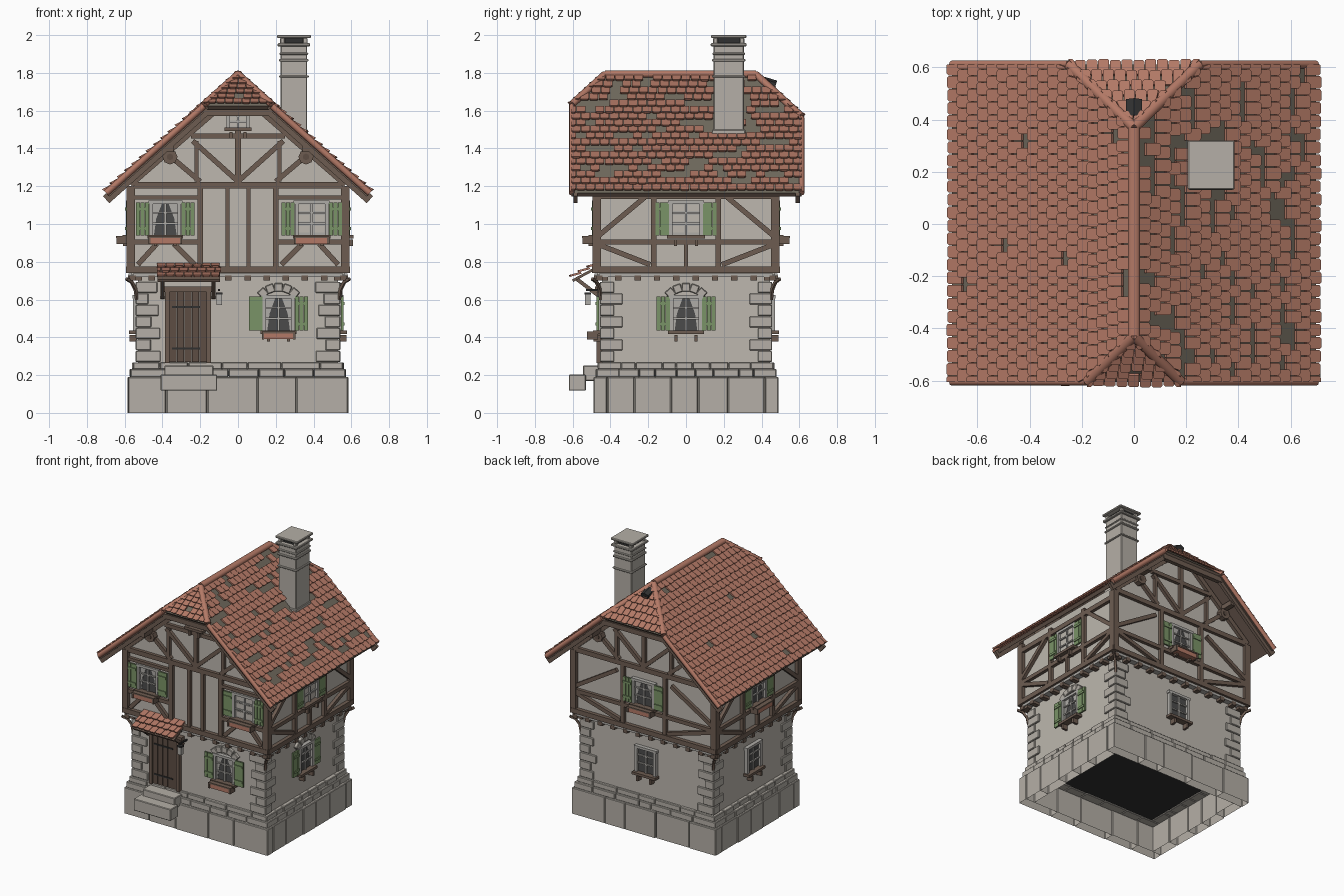
import bpy, bmesh, random
from math import pi, atan2, hypot, cos, sin
from mathutils import Matrix, Vector

random.seed(4)
cube = bpy.data.objects.get("Cube")
if cube:
    bpy.data.objects.remove(cube)

COLOURS = {
    "plaster": (.51, .475, .425), "stone": (.46, .43, .385), "timber": (.155, .108, .083),
    "door wood": (.11, .075, .057), "roof tile": (.45, .19, .132), "roof underlay": (.165, .145, .112),
    "shutter green": (.195, .295, .135), "glass": (.07, .07, .07), "pale frame": (.43, .415, .39),
    "iron": (.03, .03, .03)}
MATS = {}
for label, rgb in COLOURS.items():
    m = bpy.data.materials.new(label)
    m.use_nodes = True
    m.diffuse_color = (*rgb, 1)
    m.node_tree.nodes["Principled BSDF"].inputs["Base Color"].default_value = (*rgb, 1)
    MATS[label] = m
parts = {}


def mesh_for(name, mat):
    if (name, mat) not in parts:
        parts[name, mat] = bmesh.new()
    return parts[name, mat]


def turn(face):
    # 0 front, 1 left side (+x), 2 back, 3 right side (-x)
    return Matrix.Rotation(face * pi / 2, 4, 'Z')


def box(name, mat, c, s, face=0, tilt=0):
    M = turn(face) @ Matrix.Translation(c) @ Matrix.Rotation(tilt, 4, 'Y') @ Matrix.Diagonal((*s, 1))
    bmesh.ops.create_cube(mesh_for(name, mat), size=1, matrix=M)


def bar(name, mat, face, d, a, b, w=.03, t=.03):
    """Flat bar on a wall at distance d between two (along, height) points."""
    da, dz = b[0] - a[0], b[1] - a[1]
    box(name, mat, ((a[0] + b[0]) / 2, -d, (a[1] + b[1]) / 2), (hypot(da, dz), t, w), face, -atan2(dz, da))


def strut(name, mat, p, q, w, h, sides=0):
    p, q = Vector(p), Vector(q)
    M = Matrix.Translation((p + q) / 2) @ (q - p).to_track_quat('Z', 'Y').to_matrix().to_4x4()
    M = M @ Matrix.Diagonal((w, h, (q - p).length, 1))
    bm = mesh_for(name, mat)
    if sides:
        bmesh.ops.create_cone(bm, cap_ends=True, segments=sides, radius1=.5, radius2=.5, depth=1, matrix=M)
    else:
        bmesh.ops.create_cube(bm, size=1, matrix=M)


def prism(name, mat, lower, upper):
    bm = mesh_for(name, mat)
    lo, up = [bm.verts.new(p) for p in lower], [bm.verts.new(p) for p in upper]
    n = len(lo)
    new = [bm.faces.new(lo[::-1]), bm.faces.new(up)]
    new += [bm.faces.new((lo[i], lo[(i + 1) % n], up[(i + 1) % n], up[i])) for i in range(n)]
    bmesh.ops.recalc_face_normals(bm, faces=new)


# Plinth blocks (open underneath), ledge stones and corner stones
def ring(name, z0, z1, hx, hy, depth, count):
    for face in range(4):
        half, d = ((hx, hy), (hy, hx))[face % 2]
        if face % 2:
            half -= depth
        cuts = [-half] + [-half + 2 * half * (i + random.uniform(-.25, .25)) / count for i in range(1, count)] + [half]
        for a, b in zip(cuts, cuts[1:]):
            out = random.uniform(-.004, .004)
            box(name, "stone", ((a + b) / 2, -d + depth / 2 - out, (z0 + z1) / 2), (b - a - .003, depth, z1 - z0), face)


ring("plinth_blocks", 0, .19, .582, .487, .07, 5)
plinth = mesh_for("plinth_blocks", "stone")
under = [f for f in plinth.faces if f.calc_center_median().z < .01]
bmesh.ops.delete(plinth, geom=under, context='FACES_ONLY')
ring("ledge_stones_lower", .188, .232, .57, .477, .12, 7)
ring("ledge_stones_upper", .23, .268, .557, .465, .12, 7)
box("floor_underside", "iron", (0, 0, .21), (.96, .76, .03))
for sx in (-1, 1):
    for sy in (-1, 1):
        for i in range(7):
            lx, ly = ((.12, .075), (.075, .12))[i % 2]
            lx += random.uniform(-.01, .015)
            box("corner_stones", "stone", (sx * (.542 - lx / 2), sy * (.456 - ly / 2), .299 + i * .061), (lx, ly, .058))

# Walls: ground storey and gabled upper storey
box("ground_walls", "plaster", (0, 0, .485), (1.06, .89, .48))
gable = [(-.565, .73), (.565, .73), (.565, 1.235), (.1, 1.64), (-.1, 1.64), (-.565, 1.235)]
prism("upper_walls", "plaster", [(x, -.47, z) for x, z in gable], [(x, .47, z) for x, z in gable])

# Floor joists, sill beams, corner posts and curved brackets
for face in range(4):
    half, d = ((.587, .48), (.49, .575))[face % 2]
    box("sill_beam", "timber", (0, -d, .757), (2 * half, .035, .035), face)
    box("joist_ledge", "pale frame", (0, -d + .025, .728), (2 * half - .06, .06, .018), face)
    n = 12 - 2 * (face % 2)
    for i in range(n):
        a = (i / (n - 1) - .5) * 2 * (half - .03)
        box("joist_ends", "timber", (a, -d + .03, .714), (.034, .075, .028), face)
for sx in (-1, 1):
    for sy in (-1, 1):
        box("corner_posts", "timber", (sx * .567, sy * .472, .97), (.045, .045, .46))
        arc = [Vector((sx * (.535 + .06 * (1 - cos(t))), sy * (.45 + .05 * (1 - cos(t))), .6 + .11 * sin(t)))
               for t in (0, .5, 1, 1.5)]
        for p, q in zip(arc, arc[1:]):
            strut("curved_brackets", "timber", p, q, .015, .015)

# Timber framing
for face in range(4):
    end = face % 2 == 0
    d, edge = (.478, .55) if end else (.573, .46)
    inner = .2 if face == 0 else .17
    plate = 1.205 if end else 1.15
    for s in (-1, 1):
        def brace(x0, z0, x1, z1, w=.027):
            bar("timber_frame", "timber", face, d, (s * x0, z0), (s * x1, z1), w)
        brace(inner, .77, inner, 1.19, .03)
        if face == 0:
            brace(.055, .77, .055, 1.19, .022)
            brace(inner, .905, edge, .905)
            brace(inner, 1.14, edge, 1.14, .022)
            brace(.53, .785, .43, .895)
            brace(.23, .785, .34, .895)
        else:
            brace(0, .905, edge, .905)
            brace(edge, .94, inner + .05, 1.14)
            brace(edge, .89, inner + .02, .785)
        brace(0, plate, edge, plate, .034)
        if end:
            brace(0, 1.465, .25, 1.465)
            brace(0, 1.225, .24, 1.44)
            brace(.2, 1.225, .36, 1.36)
            brace(.22, 1.225, .22, 1.44, .022)
            brace(.57, 1.21, .12, 1.6, .034)
    if end:
        bar("timber_frame", "timber", face, d, (0, 1.22), (0, 1.5 if face == 0 else 1.63))
    else:
        bar("timber_frame", "timber", face, d, (0, .77), (0, .9), .022)


# Windows with optional shutters, planters and stone arches
def window(face, d, a, z0, z1, w, shutters=True, planter=False, arch=False, closed=False):
    zm, h = (z0 + z1) / 2, z1 - z0
    box("window_glass", "pale frame" if closed else "glass", (a, -d - .004, zm), (w, .008, h), face)
    for s in (-1, 1):
        if shutters and not closed:
            pts = [(s * w * k, z0 + h * f) for k, f in ((.5, 0), (.4, 0), (.32, .5), (.1, 1), (.5, 1))]
            M = turn(face)
            prism("curtains", "pale frame", [M @ Vector((a + x, -d - .006, z)) for x, z in pts],
                  [M @ Vector((a + x, -d - .011, z)) for x, z in pts])
        box("window_frames", "pale frame", (a + s * w / 2, -d - .012, zm), (.018, .03, h + .018), face)
        if shutters:
            for k in range(3):
                box("shutters", "shutter green", (a + s * (w / 2 + .022 + k * .024), -d - .022, zm), (.022, .012, h), face)
            for k in (-.3, .3):
                box("shutters", "shutter green", (a + s * (w / 2 + .046), -d - .03, zm + k * h), (.064, .008, .016), face)
        if planter:
            box("planter_ends", "timber", (a + s * (w / 2 + .008), -d - .05, z0 - .026), (.012, .058, .042), face)
        box("window_brackets", "timber", (a + s * w * .35, -d - .025, z0 - .04), (.016, .04, .035), face)
    box("window_frames", "pale frame", (a, -d - .012, z1), (w + .03, .032, .018), face)
    box("window_bars", "pale frame", (a, -d - .014, zm), (.012, .01, h), face)
    for k in (.36, .68):
        box("window_bars", "pale frame", (a, -d - .014, z0 + h * k), (w, .01, .009), face)
    box("window_sills", "timber", (a, -d - .022, z0 - .008), (w + .04, .05, .018), face)
    if planter:
        box("planters", "roof tile", (a, -d - .05, z0 - .028), (w + .01, .05, .034), face)
        box("planter_trim", "timber", (a, -d - .05, z0 - .009), (w + .025, .06, .01), face)
    if closed:
        for k in (-.25, .25):
            for z in (.18, .52, .84):
                box("closed_panes", "plaster", (a + k * w, -d - .009, z0 + h * z), (w * .36, .006, h * .2), face)
    if arch:
        for k in range(-2, 3):
            t = k * .36
            box("arch_stones", "stone", (a + sin(t) * .125, -d - .008, z1 - .075 + .125 * cos(t)), (.044, .03, .045), face, t)


UP_END, UP_SIDE, LOW_END, LOW_SIDE = .47, .565, .445, .53
window(0, UP_END, -.385, .94, 1.115, .15, planter=True)
window(0, UP_END, .39, .94, 1.115, .16, planter=True, closed=True)
window(0, LOW_END, .215, .435, .615, .15, planter=True, arch=True)
window(0, UP_END, 0, 1.51, 1.6, .105, shutters=False, closed=True)
window(1, UP_SIDE, 0, .94, 1.115, .16, closed=True)
window(1, LOW_SIDE, 0, .435, .615, .15, arch=True)
window(2, UP_END, 0, .94, 1.115, .16, planter=True)
window(2, LOW_END, 0, .435, .615, .15, shutters=False)
window(3, UP_SIDE, 0, .94, 1.115, .16, planter=True)
window(3, LOW_SIDE, 0, .435, .615, .15, shutters=False)

# Plank door, frame, steps and lantern
for k in range(5):
    box("door_planks", "door wood", (-.265 + (k - 2) * .04, -.452, .455), (.037, .02, .37))
for z in (.34, .56):
    box("door_hinges", "iron", (-.275, -.464, z), (.15, .006, .01))
for s in (-1, 1):
    box("door_frame", "timber", (-.265 + s * .11, -.455, .455), (.024, .04, .38))
    strut("canopy_brackets", "timber", (-.265 + s * .135, -.45, .61), (-.265 + s * .135, -.58, .71), .02, .02)
box("door_frame", "timber", (-.265, -.458, .655), (.29, .045, .03))
box("door_step_upper", "stone", (-.26, -.5, .21), (.26, .09, .08))
box("door_step_lower", "stone", (-.26, -.575, .16), (.3, .09, .085))
box("lantern", "pale frame", (-.1, -.52, .6), (.028, .028, .055))
box("lantern_cap", "iron", (-.1, -.52, .632), (.034, .034, .012))
strut("lantern_arm", "iron", (-.1, -.44, .65), (-.1, -.53, .65), .01, .01)


# Overlapping roof tiles
def tile_field(name, origin, u, v, rows, length, width, span, missing):
    o, u, v = Vector(origin), Vector(u).normalized(), Vector(v).normalized()
    n = u.cross(v)
    n = -n if n.z < 0 else n
    pitch = length / (rows + .2)
    for r in range(rows):
        v0, v1 = r * pitch, (r + 1.2) * pitch
        lo, hi = span(v1)
        a, gap = lo - width * (r % 2) / 2, False
        while a < hi:
            b, tip = a + width - .003, v1 + random.uniform(-.003, .003)
            c = width * .14
            pts = [(a, v0), (b, v0), (b, tip - c), (b - c, tip), (a + c, tip), (a, tip - c)]
            clipped = [(min(max(x, span(y)[0]), span(y)[1]), y) for x, y in pts]
            a += width
            # A gap is likely to carry on into the next tile, except along the eave
            gap = r < rows - 1 and random.random() < missing * (2 if gap else .85)
            if gap or clipped[2][0] - clipped[5][0] < .012:
                continue
            base = [o + u * x + v * y + n * (.003 + .012 * (y - v0) / pitch) for x, y in clipped]
            prism(name, "roof tile", base, [p + n * .011 for p in base])


RIDGE, FALL, EAVE, FY, BY = 1.785, .89, .698, -.605, .612
HIPS = ((-.43, FY, .18), (.37, BY, .25))


def roof_point(x, y):
    return Vector((x, y, RIDGE - FALL * abs(x)))


def slope_span(v):
    x = v / hypot(1, FALL)
    return [y0 + (y1 - y0) * min(1, x / w) for y0, y1, w in HIPS]


deck = bmesh.new()
for s in (-1, 1):
    outline = [(0, HIPS[0][0]), (0, HIPS[1][0]), (s * HIPS[1][2], BY), (s * EAVE, BY), (s * EAVE, FY), (s * HIPS[0][2], FY)]
    deck.faces.new([deck.verts.new(roof_point(x, y)) for x, y in outline])
    slope_length = EAVE * hypot(1, FALL)
    tile_field("roof_tiles", roof_point(0, 0), (0, 1, 0), (s, 0, -FALL), 18, slope_length, .05, slope_span, .2 if s > 0 else .015)
for y0, y1, w in HIPS:
    top, corners = roof_point(0, y0), [roof_point(s * w, y1) for s in (-1, 1)]
    deck.faces.new([deck.verts.new(p) for p in (top, *corners)])
    down = (corners[0] + corners[1]) / 2 - top
    L = down.length
    tile_field("hip_tiles", top, (1, 0, 0), down, 6, L, .045, lambda v: (-w * v / L, w * v / L), .05)
    inset = Vector((0, -.02 if y1 > 0 else .02, -.035))
    strut("hip_beam", "timber", corners[0] + inset, corners[1] + inset, .03, .035)
    # Hip caps, verge caps, barge boards and round purlin bosses
    for s, p in zip((-1, 1), corners):
        foot = roof_point(s * EAVE, y1)
        strut("hip_caps", "roof tile", top + Vector((0, 0, .008)), p + Vector((0, 0, .008)), .042, .036, 10)
        strut("verge_caps", "roof tile", p, foot, .03, .034, 8)
        strut("barge_boards", "timber", p + inset, foot + inset, .022, .05)
        sy = 1 if y1 > 0 else -1
        strut("purlins", "timber", (s * .36, sy * .46, 1.4), (s * .36, sy * .59, 1.4), .035, .035)
        strut("purlin_bosses", "timber", (s * .36, sy * .47, 1.355), (s * .36, sy * .51, 1.355), .08, .08, 8)
        strut("boss_centres", "door wood", (s * .36, sy * .5, 1.355), (s * .36, sy * .515, 1.355), .035, .035, 8)
strut("ridge_caps", "roof tile", (0, HIPS[0][0], RIDGE + .008), (0, HIPS[1][0], RIDGE + .008), .05, .04, 10)
for f in deck.faces:
    f.normal_update()
    if f.normal.z < 0:
        f.normal_flip()
mesh = bpy.data.meshes.new("roof_deck")
deck.to_mesh(mesh)
mesh.materials.append(MATS["roof underlay"])
mesh.materials.append(MATS["timber"])
roof = bpy.data.objects.new("roof_deck", mesh)
bpy.context.collection.objects.link(roof)
solid = roof.modifiers.new("thickness", 'SOLIDIFY')
solid.thickness, solid.offset = .025, -1
solid.material_offset = solid.material_offset_rim = 1

# Door canopy and rear roof vent
strut("canopy_deck", "timber", (-.26, -.46, .775), (-.26, -.6, .7), .33, .014)
tile_field("canopy_tiles", (-.26, -.46, .783), (1, 0, 0), (0, -.14, -.075), 3, .165, .048, lambda v: (-.17, .17), 0)
strut("roof_vent", "iron", (0, .41, 1.755), (0, .475, 1.735), .07, .05, 6)

# Chimney with bands, smoke opening and cap
for label, mat, z0, z1, w, dp in (
        ("shaft", "stone", 1.4, 1.95, .14, .16), ("collar", "stone", 1.775, 1.787, .158, .178),
        ("band", "stone", 1.86, 1.874, .156, .176), ("band", "stone", 1.895, 1.907, .152, .172),
        ("crown", "stone", 1.94, 1.957, .172, .19), ("opening", "iron", 1.95, 1.985, .11, .13),
        ("cap", "stone", 1.984, 2, .18, .188), ("flashing", "stone", 1.4, 1.5, .15, .178)):
    box("chimney_" + label, mat, (.296, .226, (z0 + z1) / 2), (w, dp, z1 - z0))
for sx in (-1, 1):
    for sy in (-1, 1):
        box("chimney_cap_posts", "stone", (.296 + sx * .06, .226 + sy * .07, 1.97), (.025, .025, .03))

# Make the objects
for (name, mat), bm in parts.items():
    mesh = bpy.data.meshes.new(name)
    bm.to_mesh(mesh)
    bm.free()
    mesh.materials.append(MATS[mat])
    ob = bpy.data.objects.new(name, mesh)
    bpy.context.collection.objects.link(ob)
    if mat == "stone":
        bev = ob.modifiers.new("worn_edges", 'BEVEL')
        bev.width, bev.segments = .004, 1
    if name.endswith("_caps"):
        for p in mesh.polygons:
            p.use_smooth = len(p.vertices) == 4
